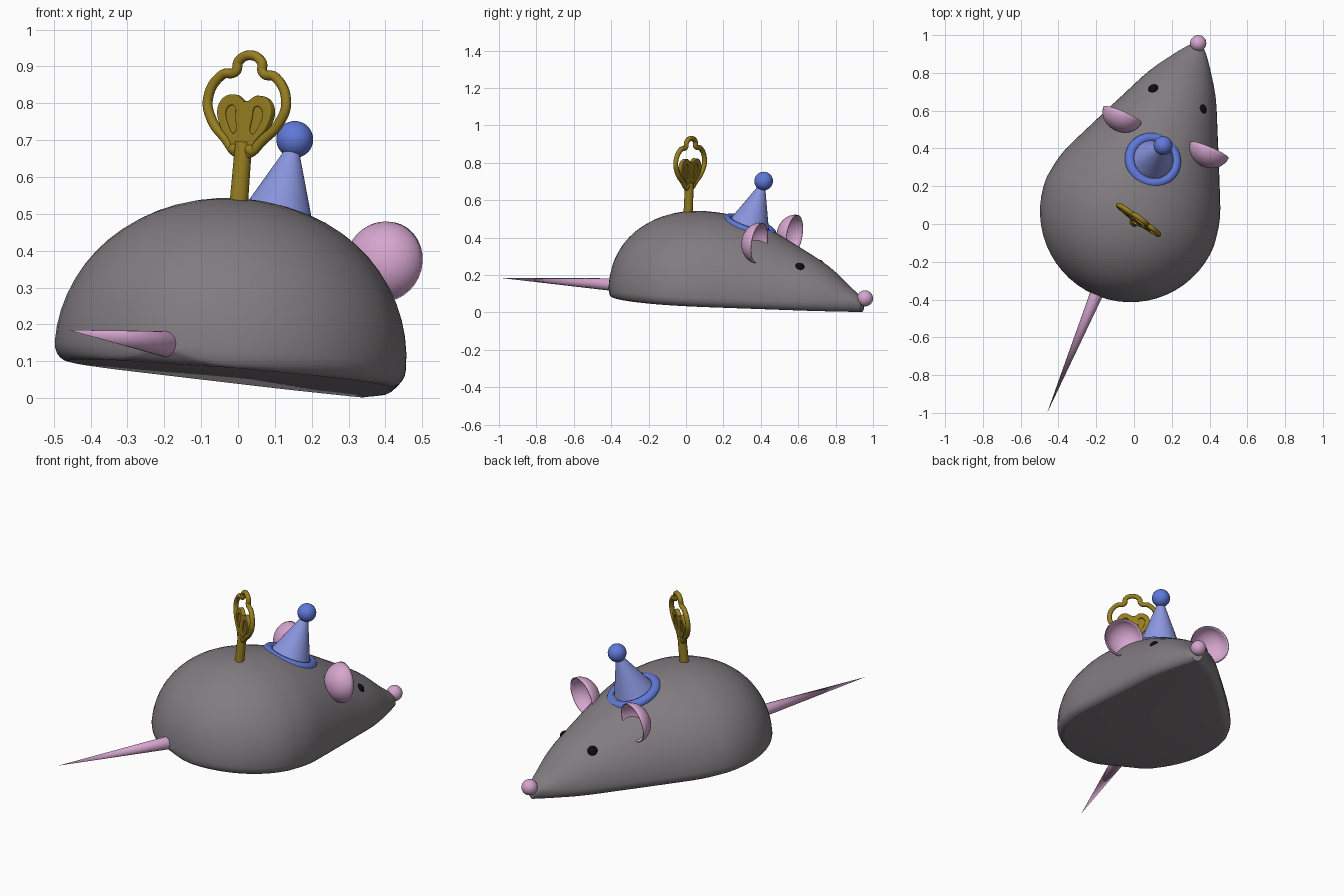
import bpy, bmesh
from math import sin, cos, pi, sqrt
from mathutils import Vector, Matrix

cube = bpy.data.objects.get("Cube")
if cube:
    bpy.data.objects.remove(cube, do_unlink=True)


def material(name, r, g, b):
    m = bpy.data.materials.new(name)
    m.use_nodes = True
    m.diffuse_color = (r, g, b, 1)
    m.node_tree.nodes["Principled BSDF"].inputs["Base Color"].default_value = (r, g, b, 1)
    return m


GREY = material("warm grey", .22, .20, .215)
PINK = material("pink", .67, .38, .62)
BLUE = material("blue", .115, .19, .70)
PALE_BLUE = material("pale blue", .26, .31, .75)
GOLD = material("gold", .31, .21, .015)
BLACK = material("black", .004, .004, .004)


def frame(origin, up, forward):
    """Matrix with z along up and y close to forward."""
    z = Vector(up).normalized()
    y = Vector(forward)
    y = (y - z * y.dot(z)).normalized()
    x = y.cross(z)
    m = Matrix((x, y, z)).transposed().to_4x4()
    m.translation = Vector(origin)
    return m


def finish(obj, name, mat, matrix, angle=0.7):
    obj.name = name
    obj.matrix_world = matrix
    obj.data.materials.append(mat)
    if obj.type == 'MESH':
        bpy.ops.object.select_all(action='DESELECT')
        obj.select_set(True)
        bpy.context.view_layer.objects.active = obj
        bpy.ops.object.shade_smooth_by_angle(angle=angle)
    return obj


def from_bmesh(bm, name, mat, matrix):
    bmesh.ops.recalc_face_normals(bm, faces=bm.faces[:])
    me = bpy.data.meshes.new(name)
    bm.to_mesh(me)
    bm.free()
    obj = bpy.data.objects.new(name, me)
    bpy.context.collection.objects.link(obj)
    return finish(obj, name, mat, matrix)


def ball(name, mat, matrix, r):
    bpy.ops.mesh.primitive_uv_sphere_add(segments=32, ring_count=16, radius=r)
    return finish(bpy.context.object, name, mat, matrix)


def cone(name, mat, base, tip, r1, r2=0):
    axis = Vector(tip) - Vector(base)
    bpy.ops.mesh.primitive_cone_add(vertices=32, radius1=r1, radius2=r2, depth=axis.length)
    middle = (Vector(base) + Vector(tip)) / 2
    return finish(bpy.context.object, name, mat, frame(middle, axis, (.38, .92, .01)))


UP = Vector((.081, .039, 1)).normalized()
FORWARD = Vector((.383, .924, 0))
BODY = frame((0, 0, .0655), UP, FORWARD)

# Body: teardrop loft, as (distance forward, half width, height) stations
front = [(.05, .48, .478), (.2, .452, .468), (.4, .366, .415), (.6, .275, .325),
         (.78, .19, .232), (.91, .105, .135), (.98, .052, .085), (1.0, .03, .06)]
stations = []
for i in range(14):
    a = .03 + (pi / 2 - .03) * i / 14
    stations.append((.05 - .48 * cos(a), .48 * sin(a), .05 + .428 * sin(a) ** .9))
for i in range(len(front) - 1):
    p0, p1, p2, p3 = (Vector(front[min(max(i + k, 0), len(front) - 1)]) for k in (-1, 0, 1, 2))
    for s in range(4):
        t = s / 4
        stations.append((p1 * 2 + (p2 - p0) * t + (p0 * 2 - p1 * 5 + p2 * 4 - p3) * t * t
                         + (p1 * 3 - p0 - p2 * 3 + p3) * t ** 3) / 2)
stations.append(front[-1])

bm = bmesh.new()
rings = []
for u, w, h in stations:
    mid = min(.05, h * .55)
    rim = min(.045, w)
    d = min(1, (u + .43) / .05)
    depth = mid * sqrt(1 - (1 - d) ** 2)
    pts = [(w * cos(pi * k / 28), mid + (h - mid) * sin(pi * k / 28)) for k in range(29)]
    lower = [(w - rim * (1 - cos(pi * k / 10)), mid - depth * sin(pi * k / 10)) for k in range(1, 6)]
    pts += [(-x, z) for x, z in lower] + lower[::-1]
    rings.append([bm.verts.new((x - .046, u, z)) for x, z in pts])
for r, q in zip(rings, rings[1:]):
    for k in range(len(r)):
        j = (k + 1) % len(r)
        bm.faces.new((r[k], r[j], q[j], q[k]))
bm.faces.new(rings[0])
bm.faces.new(rings[-1])
from_bmesh(bm, "body", GREY, BODY)

# Nose, eyes and tail
ball("nose", PINK, Matrix.Translation((.34, .957, .075)), .043)
ball("left_eye", BLACK, Matrix.Translation((.355, .605, .235)), .03)
ball("right_eye", BLACK, Matrix.Translation((.105, .71, .252)), .03)
cone("tail", PINK, (-.19, -.35, .146), (-.46, -1.0, .185), .036)

# Ears: thin half shells opening forwards
for name, spot in (("left_ear", (.40, .392, .37)), ("right_ear", (-.06, .58, .413))):
    bm = bmesh.new()
    bmesh.ops.create_uvsphere(bm, u_segments=32, v_segments=16, radius=.11)
    bmesh.ops.delete(bm, geom=[v for v in bm.verts if v.co.z > .001], context='VERTS')
    bmesh.ops.scale(bm, vec=(1, 1, .85), verts=bm.verts[:])
    ear = from_bmesh(bm, name, PINK, frame(spot, (.39, .91, -.15), (0, 0, 1)))
    shell = ear.modifiers.new("thickness", 'SOLIDIFY')
    shell.thickness = .005

# Party hat
brim_at, pompom_at = Vector((.10, .337, .457)), Vector((.154, .415, .702))
hat_axis = pompom_at - brim_at
cone("hat_cone", PALE_BLUE, brim_at - hat_axis * .05, pompom_at, .118, .006)
bpy.ops.mesh.primitive_torus_add(major_radius=.125, minor_radius=.027,
                                 major_segments=40, minor_segments=14)
finish(bpy.context.object, "hat_brim", BLUE, frame(brim_at, hat_axis, FORWARD))
ball("hat_pompom", BLUE, Matrix.Translation(pompom_at), .05)

# Winding key: outlines are drawn upright in the key's own plane
across = Vector((.81, -.585, 0))
across = (across - UP * across.dot(UP)).normalized()
KEY = Matrix((across, UP, across.cross(UP))).transposed().to_4x4()
KEY.translation = Vector((.003, .012, .54))


def mirrored(half):
    return half + [(-x, y) for x, y in reversed(half) if x > 0]


def outline(name, loops, bevel, extrude=0, filled=False):
    cu = bpy.data.curves.new(name, 'CURVE')
    cu.dimensions = '2D' if filled else '3D'
    cu.fill_mode = 'BOTH' if filled else 'FULL'
    cu.resolution_u = 8
    cu.bevel_depth, cu.extrude, cu.bevel_resolution = bevel, extrude, 3
    for pts in loops:
        sp = cu.splines.new('BEZIER')
        sp.bezier_points.add(len(pts) - 1)
        sp.use_cyclic_u = True
        for bp, (x, y) in zip(sp.bezier_points, pts):
            bp.co = (x, y, 0)
            bp.handle_left_type = bp.handle_right_type = 'AUTO'
    obj = bpy.data.objects.new(name, cu)
    bpy.context.collection.objects.link(obj)
    return finish(obj, name, GOLD, KEY)


bow = mirrored([(0, .392), (.038, .375), (.046, .346), (.09, .335), (.131, .27),
                (.112, .21), (.06, .16), (.02, .125)])
heart = mirrored([(0, .262), (.045, .28), (.083, .255), (.076, .2), (.045, .165), (.014, .13)])
drop = [(.035, .255), (.062, .245), (.055, .2), (.028, .175), (.024, .22)]
outline("key_bow", [bow], .0135)
outline("key_heart", [heart, drop, [(-x, y) for x, y in drop]], .003, .009, True)
outline("key_heart_core", [heart], 0, .006, True)
cone("key_stem", GOLD, KEY @ Vector((0, -.1, 0)), KEY @ Vector((0, .155, 0)), .026, .023)
for side, name in ((1, "key_left_knob"), (-1, "key_right_knob")):
    ball(name, GOLD, Matrix.Translation(KEY @ Vector((side * .027, .135, 0))), .018)
